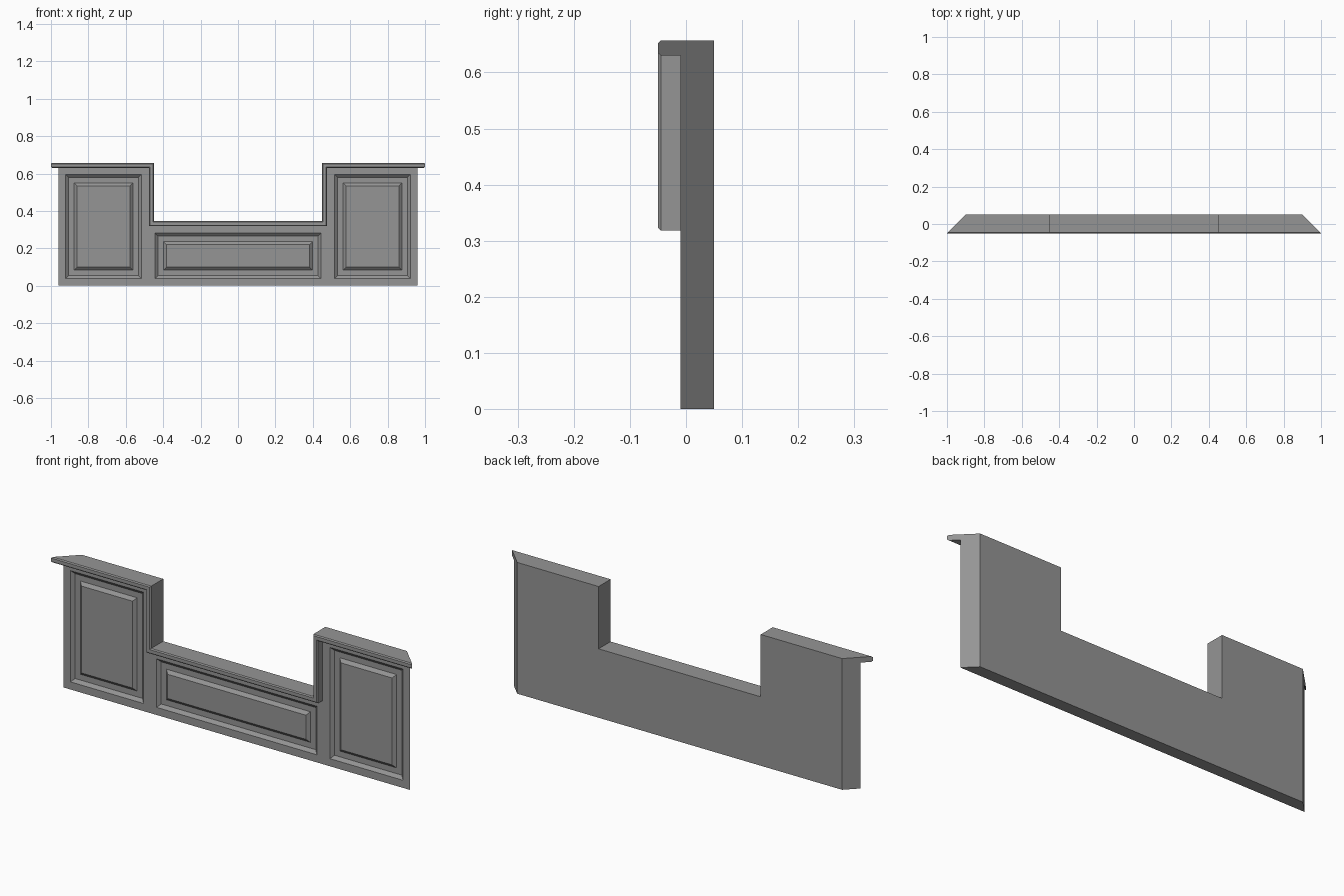
import bpy, bmesh

cube = bpy.data.objects.get("Cube")
if cube:
    bpy.data.objects.remove(cube, do_unlink=True)

FRONT, BACK, LIP = -0.01, 0.05, -0.05
TOP, SILL, NOTCH = 0.657, 0.345, 0.449

grey = bpy.data.materials.new("plain_grey")
grey.use_nodes = True
colour = (0.3, 0.3, 0.3, 1)
grey.diffuse_color = colour
grey.node_tree.nodes["Principled BSDF"].inputs["Base Color"].default_value = colour


def end_x(y):
    """Half width at depth y: both ends are mitred at 45 degrees."""
    return 0.95 - y


def top_path(y, o=0.0):
    """Stepped top edge, right to left, moved inward by o."""
    half = [(end_x(y), TOP - o), (NOTCH + o, TOP - o), (NOTCH + o, SILL - o)]
    return [(-x, y, z) for x, z in half] + [(x, y, z) for x, z in reversed(half)]


def add_verts(bm, points):
    return [bm.verts.new(p) for p in points]


def bridge(bm, a, b, closed=True):
    n = len(a)
    for i in range(n if closed else n - 1):
        j = (i + 1) % n
        bm.faces.new((a[i], a[j], b[j], b[i]))


def loop_edges(bm, ring):
    return [bm.edges.new((ring[i - 1], ring[i])) for i in range(len(ring))]


def finish(name, bm):
    bmesh.ops.recalc_face_normals(bm, faces=bm.faces)
    mesh = bpy.data.meshes.new(name)
    bm.to_mesh(mesh)
    bm.free()
    mesh.materials.append(grey)
    obj = bpy.data.objects.new(name, mesh)
    bpy.context.collection.objects.link(obj)
    return obj


# Body: U-shaped slab with mitred ends and sunken panel openings
def outline(y):
    return top_path(y) + [(end_x(y), y, 0), (-end_x(y), y, 0)]


body = bmesh.new()
front, back = add_verts(body, outline(FRONT)), add_verts(body, outline(BACK))
edges = loop_edges(body, front)

# Each panel: sloped recess, flat channel, raised centre field
panels = [(-0.921, -0.516, 0.595), (-0.444, 0.444, 0.281), (0.516, 0.921, 0.595)]
steps = [(0, 0), (0.016, 0.014), (0.045, 0.014), (0.061, 0)]
panel_rings = []
for x0, x1, z1 in panels:
    rings = []
    for s, d in steps:
        corners = [(x0 + s, 0.038 + s), (x1 - s, 0.038 + s), (x1 - s, z1 - s), (x0 + s, z1 - s)]
        rings.append(add_verts(body, [(x, FRONT + d, z) for x, z in corners]))
    edges += loop_edges(body, rings[0])
    panel_rings.append(rings)

bmesh.ops.triangle_fill(body, edges=edges, use_beauty=True, normal=(0, -1, 0))
for rings in panel_rings:
    for a, b in zip(rings, rings[1:]):
        bridge(body, a, b)
    body.faces.new(rings[-1])
bridge(body, front, back)
body.faces.new(back)
finish("cabinet_body", body)

# Trim: chamfered strip swept along the stepped top edge
trim = bmesh.new()
profile = [(0, FRONT), (0, LIP + 0.005), (0.005, LIP), (0.022, LIP),
           (0.027, LIP + 0.005), (0.027, FRONT)]
strips = [add_verts(trim, top_path(y, o)) for o, y in profile]
for a, b in zip(strips, strips[1:]):
    bridge(trim, a, b, closed=False)
for end in (0, -1):
    trim.faces.new([s[end] for s in strips])
finish("top_trim", trim)
